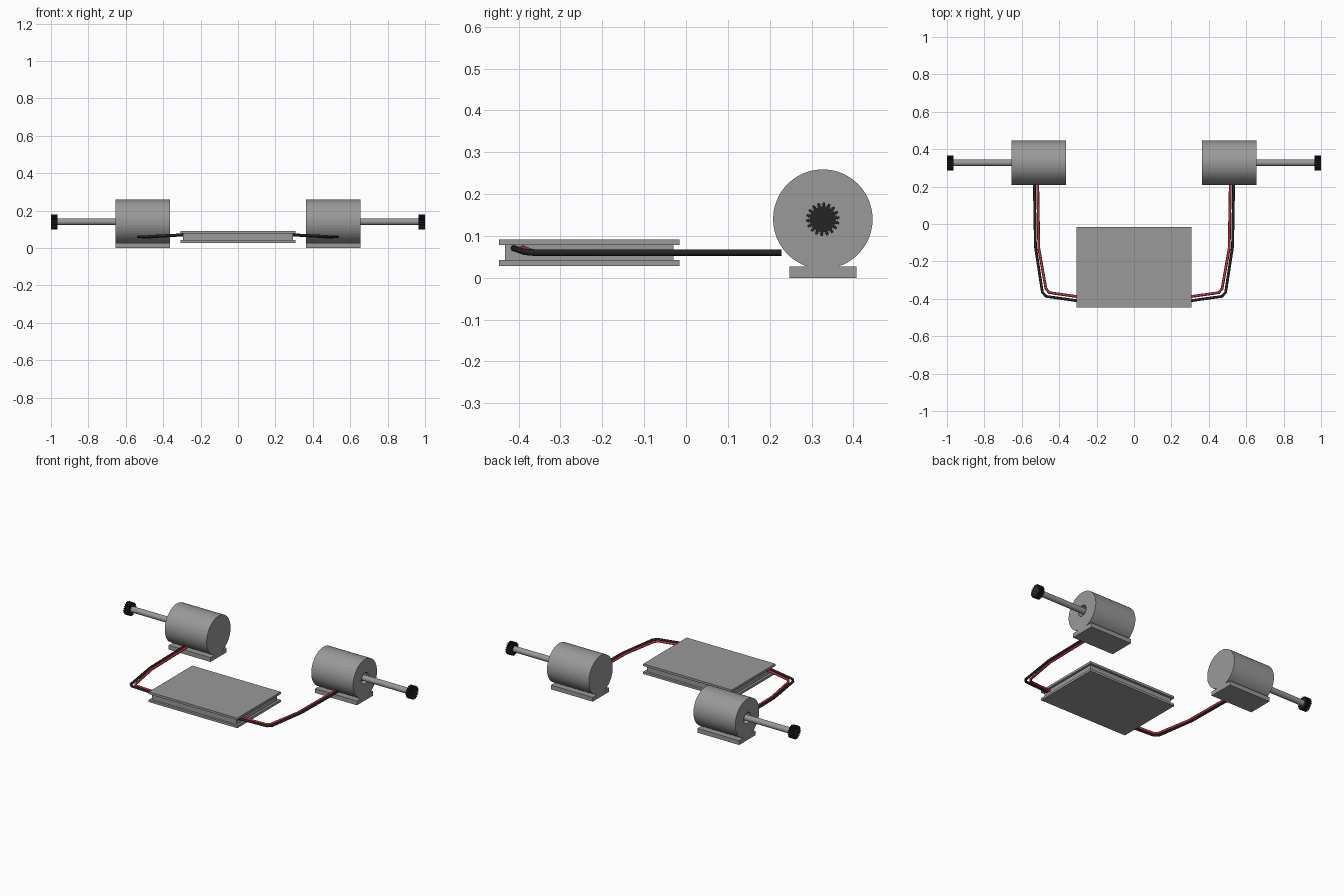
import bpy, bmesh
from math import cos, sin, pi
from mathutils import Vector

cube = bpy.data.objects.get("Cube")
if cube:
    bpy.data.objects.remove(cube, do_unlink=True)


def material(name, rgb):
    m = bpy.data.materials.new(name)
    m.use_nodes = True
    color = (*rgb, 1)
    m.diffuse_color = color
    m.node_tree.nodes["Principled BSDF"].inputs["Base Color"].default_value = color
    return m


GREY = material("metal grey", (0.32, 0.32, 0.32))
BLACK = material("rubber black", (0.018, 0.018, 0.018))
RED = material("wire red", (0.5, 0.03, 0.05))


def finish(name, bm, mat):
    bmesh.ops.recalc_face_normals(bm, faces=bm.faces)
    mesh = bpy.data.meshes.new(name)
    bm.to_mesh(mesh)
    bm.free()
    mesh.materials.append(mat)
    obj = bpy.data.objects.new(name, mesh)
    bpy.context.collection.objects.link(obj)
    return obj


def box(name, lo, hi, mat):
    bm = bmesh.new()
    bmesh.ops.create_cube(bm, size=1)
    for v in bm.verts:
        v.co = [l + (c + 0.5) * (h - l) for c, l, h in zip(v.co, lo, hi)]
    return finish(name, bm, mat)


def lathe_x(name, profile, sides, mat):
    """Turn (x, radius) points about the motor axis and cap both ends."""
    bm = bmesh.new()
    rings = []
    for x, r in profile:
        angles = [2 * pi * i / sides for i in range(sides)]
        rings.append([bm.verts.new((x, AXIS_Y + r * cos(a), AXIS_Z + r * sin(a)))
                      for a in angles])
    for a, b in zip(rings, rings[1:]):
        for i in range(sides):
            j = (i + 1) % sides
            bm.faces.new((a[i], a[j], b[j], b[i]))
    bm.faces.new(rings[0])
    bm.faces.new(rings[-1])
    return finish(name, bm, mat)


def gear(name, x0, x1, r_in, r_out, teeth, mat):
    """Extrude a toothed outline along x."""
    bm = bmesh.new()
    outline = []
    for t in range(teeth):
        for frac, r in ((0, r_in), (0.1, r_out), (0.5, r_out), (0.6, r_in)):
            a = 2 * pi * (t + frac) / teeth
            outline.append(bm.verts.new((x0, AXIS_Y + r * cos(a), AXIS_Z + r * sin(a))))
    face = bm.faces.new(outline)
    grown = bmesh.ops.extrude_face_region(bm, geom=[face], use_keep_orig=True)
    moved = [g for g in grown["geom"] if isinstance(g, bmesh.types.BMVert)]
    bmesh.ops.translate(bm, verts=moved, vec=(x1 - x0, 0, 0))
    return finish(name, bm, mat)


def wire(name, points, radius, mat):
    curve = bpy.data.curves.new(name, "CURVE")
    curve.dimensions = "3D"
    curve.bevel_depth = radius
    curve.bevel_resolution = 2
    curve.use_fill_caps = True
    spline = curve.splines.new("POLY")
    spline.points.add(len(points) - 1)
    for p, co in zip(spline.points, points):
        p.co = (*co, 1)
    curve.materials.append(mat)
    obj = bpy.data.objects.new(name, curve)
    bpy.context.collection.objects.link(obj)
    # Convert to mesh so it mirrors like the other parts
    mesh = bpy.data.meshes.new_from_object(obj.evaluated_get(
        bpy.context.evaluated_depsgraph_get()))
    bpy.data.objects.remove(obj)
    solid = bpy.data.objects.new(name, mesh)
    bpy.context.collection.objects.link(solid)
    return solid


def mirror(obj):
    mod = obj.modifiers.new("Mirror", "MIRROR")
    mod.use_axis = (True, False, False)
    mod.use_mirror_merge = False


AXIS_Y, AXIS_Z = 0.327, 0.14

# Controller: two plates around a smaller core
box("controller_bottom_plate", (-0.308, -0.447, 0.028), (0.308, -0.015, 0.042), GREY)
box("controller_core", (-0.294, -0.433, 0.042), (0.294, -0.03, 0.078), GREY)
box("controller_top_plate", (-0.308, -0.447, 0.078), (0.308, -0.015, 0.092), GREY)

# Motors with a recessed shaft hole in the outer face
pair = [
    lathe_x("motor_body", [(0.364, 0.119), (0.655, 0.119), (0.655, 0.034),
                           (0.625, 0.034)], 48, GREY),
    box("motor_base", (0.364, 0.247, 0), (0.655, 0.407, 0.027), GREY),
    lathe_x("motor_shaft", [(0.62, 0.018), (0.99, 0.018)], 24, GREY),
    gear("shaft_gear", 0.964, 1.0, 0.031, 0.04, 18, BLACK),
]

# Paired wires from the motor to the controller
pair.append(wire("black_wire", [
    (0.533, 0.228, 0.06), (0.527, -0.12, 0.06), (0.49, -0.365, 0.06),
    (0.47, -0.387, 0.062), (0.29, -0.412, 0.071)], 0.0075, BLACK))
pair.append(wire("red_wire", [
    (0.515, 0.228, 0.059), (0.509, -0.13, 0.059), (0.471, -0.345, 0.059),
    (0.453, -0.367, 0.061), (0.29, -0.39, 0.07)], 0.0075, RED))

for part in pair:
    mirror(part)
